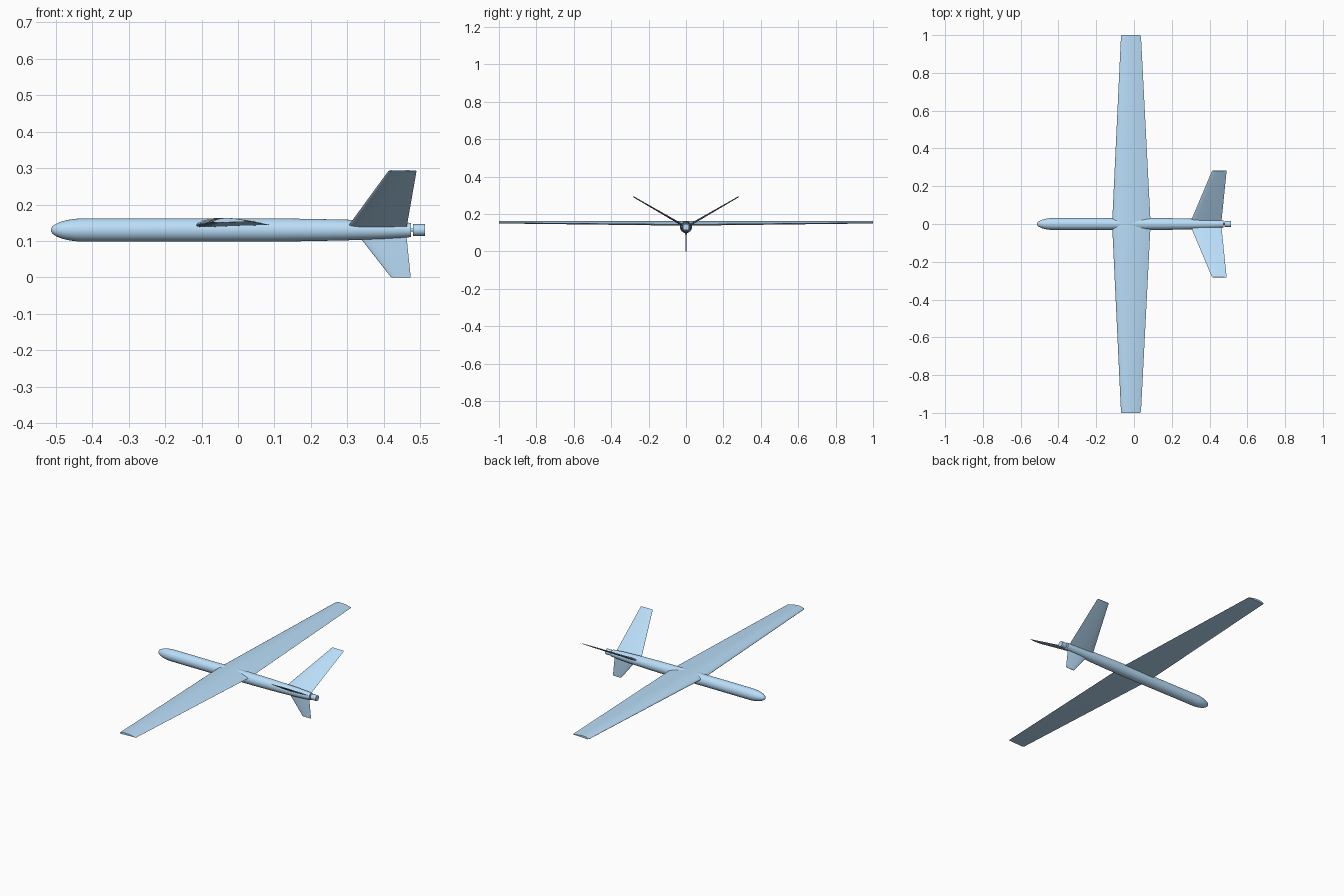
import bpy, bmesh
from math import sin, cos, pi, radians, sqrt
from mathutils import Vector

if "Cube" in bpy.data.objects:
    bpy.data.objects.remove(bpy.data.objects["Cube"])

AXIS_Z = 0.13  # height of the fuselage centreline

paint = bpy.data.materials.new("blue_paint")
paint.diffuse_color = (0.49, 0.73, 0.95, 1)
paint.use_nodes = True
paint.node_tree.nodes["Principled BSDF"].inputs["Base Color"].default_value = paint.diffuse_color


def loft(name, rings):
    """Skin a list of equal-length closed rings and cap both ends."""
    bm = bmesh.new()
    loops = [[bm.verts.new(p) for p in ring] for ring in rings]
    n = len(loops[0])
    for a, b in zip(loops, loops[1:]):
        for i in range(n):
            j = (i + 1) % n
            bm.faces.new((a[i], a[j], b[j], b[i]))
    bm.faces.new(loops[0])
    bm.faces.new(loops[-1])
    bmesh.ops.recalc_face_normals(bm, faces=bm.faces)
    mesh = bpy.data.meshes.new(name)
    bm.to_mesh(mesh)
    bm.free()
    mesh.materials.append(paint)
    obj = bpy.data.objects.new(name, mesh)
    bpy.context.collection.objects.link(obj)
    bpy.ops.object.select_all(action='DESELECT')
    obj.select_set(True)
    bpy.context.view_layer.objects.active = obj
    bpy.ops.object.shade_smooth_by_angle(angle=radians(35))
    return obj


def body(name, profile, sides=40):
    """Round body along x from (x, radius) pairs."""
    angles = [2 * pi * i / sides for i in range(sides)]
    return loft(name, [[(x, r * cos(a), AXIS_Z + r * sin(a)) for a in angles]
                       for x, r in profile])


def airfoil(thick, camber, n=16):
    """Unit-chord section: along the top to the tail, back underneath."""
    def half(x):
        return 5 * thick * (0.2969 * sqrt(x) - 0.126 * x - 0.3516 * x**2
                            + 0.2843 * x**3 - 0.1026 * x**4)

    def mid(x):
        p = 0.4
        if x < p:
            return camber / p**2 * (2 * p * x - x * x)
        return camber / (1 - p)**2 * (1 - 2 * p + 2 * p * x - x * x)
    xs = [(1 - cos(pi * i / n)) / 2 for i in range(n + 1)]
    return ([(x, mid(x) + half(x)) for x in xs]
            + [(x, mid(x) - half(x)) for x in xs[-1:0:-1]])


def panel(name, section, stations, up):
    """Lifting surface; stations are (leading edge point, chord)."""
    return loft(name, [[Vector(le) + Vector((x * c, 0, 0)) + Vector(up) * (t * c)
                        for x, t in section] for le, c in stations])


# Fuselage: elliptical nose, straight barrel, gently tapered tail
R, NOSE = 0.032, 0.095
nose = [(-0.514 + NOSE * (1 - cos(a)), R * sin(a))
        for a in [0.02 + (pi / 2 - 0.02) * i / 12 for i in range(13)]]
tail = [(0.0, R), (0.1, 0.0318), (0.2, 0.0305), (0.3, 0.0283),
        (0.4, 0.0245), (0.475, 0.0195)]
body("fuselage", nose + tail)

# Motor shaft and hub behind the tail
body("motor_shaft", [(0.465, 0.004), (0.485, 0.004)], 16)
body("motor_hub", [(0.48, 0.016), (0.514, 0.016)], 32)

# Main wing: straight taper, slight dihedral, softly rounded tips
half_wing = [((-0.066, 1, 0.153), 0.098), ((-0.069, 0.994, 0.1525), 0.106)]
root = ((-0.116, 0, 0.1435), 0.204)
other_half = [((x, -y, z), c) for (x, y, z), c in reversed(half_wing)]
panel("main_wing", airfoil(0.12, 0.04), half_wing + [root] + other_half, (0, 0, 1))

# V-tail, raised 30 degrees each side
thin = airfoil(0.07, 0)
ca, sa = cos(radians(30)), sin(radians(30))
for label, s in (("left", -1), ("right", 1)):
    def at(x, r):
        return (x, s * r * ca, AXIS_Z + r * sa)
    panel(label + "_tail_fin", thin,
          [(at(0.3, 0.015), 0.163), (at(0.412, 0.322), 0.078),
           (at(0.416, 0.326), 0.073)], (0, -s * sa, ca))

# Ventral fin under the tail
panel("lower_fin", thin,
      [((0.328, 0, 0.118), 0.134), ((0.418, 0, 0.003), 0.056),
       ((0.422, 0, 0), 0.051)], (0, 1, 0))
